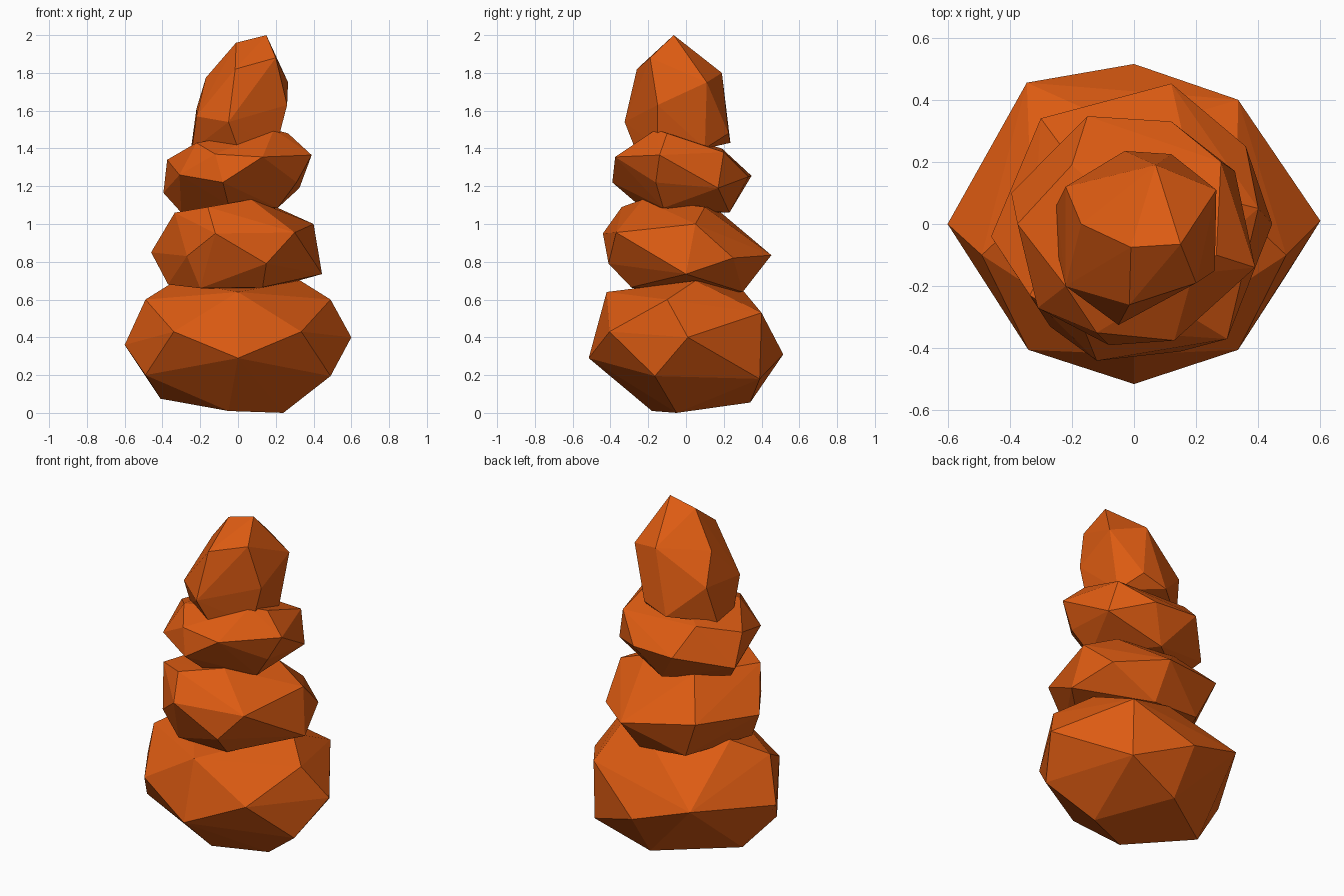
import bpy, bmesh

mat = bpy.data.materials.new("orange_stone")
mat.diffuse_color = (0.72, 0.105, 0.006, 1)


def stone(name, corners):
    """Faceted boulder: the convex hull of its main corners."""
    bm = bmesh.new()
    for c in corners:
        bm.verts.new(c)
    hull = bmesh.ops.convex_hull(bm, input=bm.verts)
    bmesh.ops.delete(bm, geom=[v for v in bm.verts if not v.link_faces], context='VERTS')
    bmesh.ops.recalc_face_normals(bm, faces=bm.faces)
    me = bpy.data.meshes.new(name)
    bm.to_mesh(me)
    bm.free()
    me.materials.append(mat)
    bpy.context.collection.objects.link(bpy.data.objects.new(name, me))


# Broad base stone: underside, waist, shoulders, top
stone("base_stone", [
    (-.05, -.18, .01), (.24, -.05, 0), (0, .34, .055), (-.41, .05, .075),
    (0, -.515, .29), (.49, -.165, .195), (-.49, -.165, .2), (.335, .39, .18),
    (.6, .01, .4), (-.6, 0, .36), (0, .515, .31), (-.345, .455, .42),
    (-.34, -.405, .43), (.335, -.405, .43), (.335, .4, .53),
    (.49, -.1, .6), (-.49, -.1, .6), (0, -.42, .64),
    (-.33, .05, .7), (.33, .05, .7), (0, .3, .65)])

# Second stone
stone("lower_middle_stone", [
    (.13, -.29, .665), (-.2, -.28, .66), (-.37, -.1, .68), (.1, .3, .64), (-.2, .29, .66),
    (.445, 0, .735), (.15, -.41, .79), (-.27, -.33, .83), (-.46, -.04, .85),
    (.12, .452, .835), (-.3, .34, .89), (.36, .25, .82),
    (-.12, -.44, .95), (.3, -.37, .955), (.4, .05, 1.0),
    (-.335, -.23, 1.06), (-.16, -.34, 1.09), (.07, -.23, 1.13), (.2, .1, 1.09), (-.16, .15, 1.09)])

# Third stone
stone("upper_middle_stone", [
    (.21, -.12, 1.085), (-.05, -.25, 1.1), (-.3, 0, 1.06), (0, .23, 1.06),
    (-.08, -.39, 1.22), (.31, -.16, 1.22), (.325, .17, 1.19), (-.395, .1, 1.165),
    (-.31, -.27, 1.26), (-.15, .347, 1.255), (.12, .33, 1.25),
    (.13, -.375, 1.355), (-.12, -.35, 1.37), (.39, -.14, 1.365), (-.375, 0, 1.34),
    (.28, .2, 1.38), (-.2, .19, 1.4), (-.22, -.2, 1.43), (.265, -.1, 1.48), (.19, -.16, 1.5)])

# Tall pointed cap stone
stone("top_stone", [
    (-.245, -.1, 1.39), (-.25, .06, 1.39), (0, -.27, 1.4), (.2, -.15, 1.4), (.2, .1, 1.4),
    (-.03, .235, 1.43), (.12, .225, 1.48), (-.05, -.325, 1.54), (-.22, -.2, 1.57),
    (-.22, .12, 1.61), (.26, -.15, 1.63), (.265, .11, 1.75), (-.17, 0, 1.775),
    (.07, .19, 1.8), (-.015, -.26, 1.82), (.2, -.19, 1.88),
    (-.01, -.075, 1.96), (.15, -.065, 2.0)])
